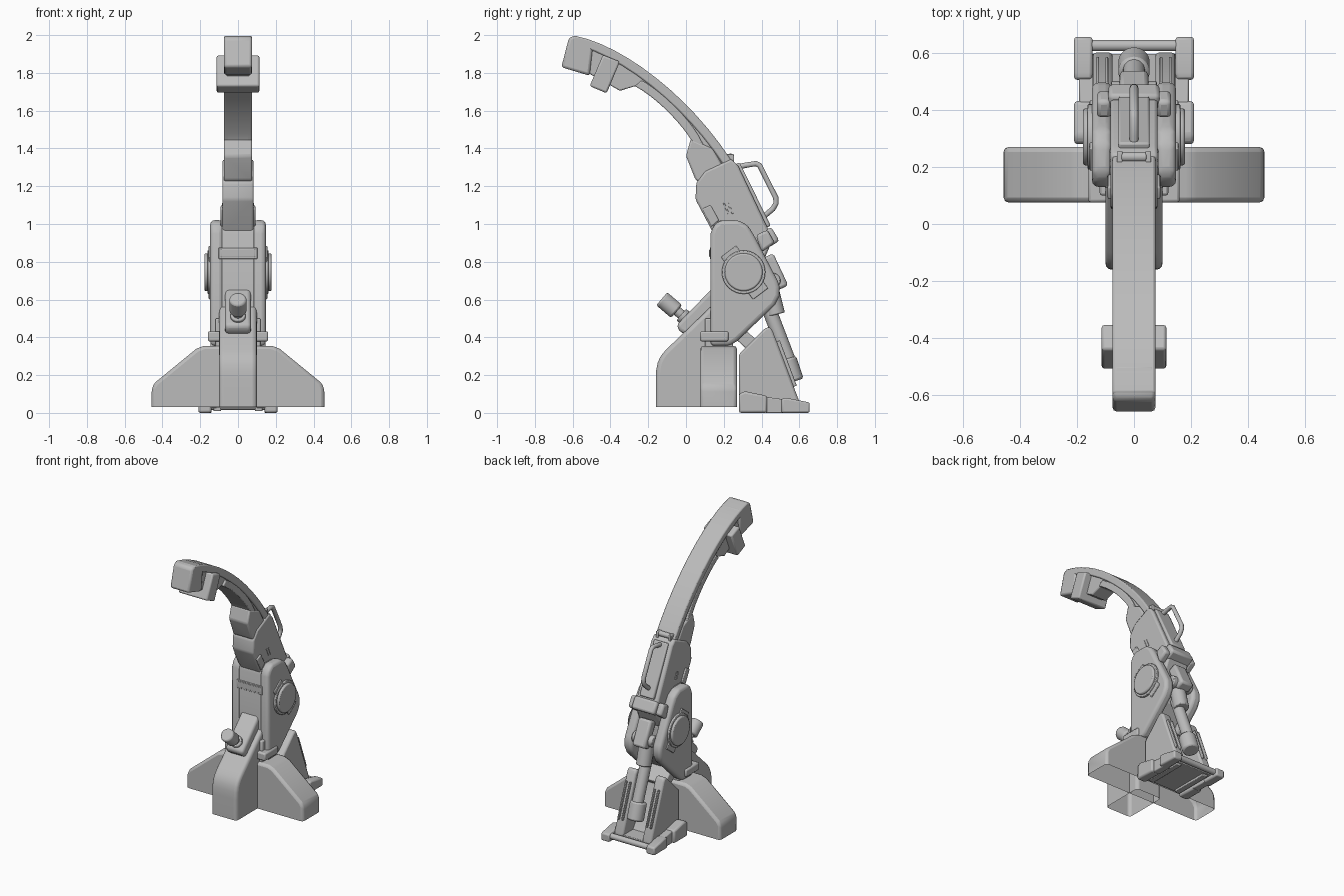
import bpy, bmesh, math
from mathutils import Vector, Matrix
from mathutils.geometry import interpolate_bezier

if "Cube" in bpy.data.objects:
    bpy.data.objects.remove(bpy.data.objects["Cube"], do_unlink=True)

grey = bpy.data.materials.new("plain grey")
grey.use_nodes = True
COL = (0.5, 0.5, 0.5, 1)
grey.diffuse_color = COL
grey.node_tree.nodes["Principled BSDF"].inputs["Base Color"].default_value = COL


def finish(name, bm, bevel=0.0, mirror=False, segs=2):
    """Turn a bmesh into a shaded object, mirrored across x if asked."""
    bmesh.ops.recalc_face_normals(bm, faces=bm.faces)
    me = bpy.data.meshes.new(name)
    bm.to_mesh(me)
    bm.free()
    me.materials.append(grey)
    ob = bpy.data.objects.new(name, me)
    bpy.context.collection.objects.link(ob)
    bpy.ops.object.select_all(action='DESELECT')
    ob.select_set(True)
    bpy.context.view_layer.objects.active = ob
    bpy.ops.object.shade_smooth_by_angle(angle=math.radians(35))
    if bevel:
        m = ob.modifiers.new("bevel", 'BEVEL')
        m.width, m.segments, m.angle_limit = bevel, segs, math.radians(28)
    if mirror:
        ob.modifiers.new("mirror", 'MIRROR').use_clip = False
    return ob


def prism(name, pts, a, b, bevel=0.01, mirror=False, axis='x', hollow=False, segs=2):
    """Extrude a (side, height) outline from a to b along the axis."""
    bm = bmesh.new()
    place = (lambda p, t: (t, p[0], p[1])) if axis == 'x' else (lambda p, t: (p[0], t, p[1]))
    face = bm.faces.new([bm.verts.new(place(p, a)) for p in pts])
    ext = bmesh.ops.extrude_face_region(bm, geom=[face])["geom"]
    step = Vector((b - a, 0, 0)) if axis == 'x' else Vector((0, b - a, 0))
    bmesh.ops.translate(bm, vec=step, verts=[v for v in ext if isinstance(v, bmesh.types.BMVert)])
    if hollow:
        low = min(p[1] for p in pts) + 0.002
        bmesh.ops.delete(bm, geom=[f for f in bm.faces if all(v.co.z < low for v in f.verts)],
                         context='FACES')
    return finish(name, bm, bevel, mirror, segs)


def box(name, x0, x1, y0, y1, z0, z1, bevel=0.008, mirror=False):
    return prism(name, [(y0, z0), (y1, z0), (y1, z1), (y0, z1)], x0, x1, bevel, mirror)


def bar(name, p, q, width, x0, x1, bevel=0.006, mirror=False):
    """Slanted block whose centre line runs from p to q in the side plane."""
    p, q = Vector(p), Vector(q)
    n = (q - p).orthogonal().normalized() * width / 2
    return prism(name, [p + n, q + n, q - n, p - n], x0, x1, bevel, mirror)


def rod(name, p, q, r, bevel=0.006, mirror=False, sides=32):
    p, q = Vector(p), Vector(q)
    bm = bmesh.new()
    rot = (q - p).to_track_quat('Z', 'Y').to_matrix().to_4x4()
    bmesh.ops.create_cone(bm, cap_ends=True, segments=sides, radius1=r, radius2=r,
                          depth=(q - p).length, matrix=Matrix.Translation((p + q) / 2) @ rot)
    return finish(name, bm, bevel, mirror)


def curve(p0, p1, p2, p3, n=14):
    return [tuple(v)[:2] for v in interpolate_bezier(*(Vector((*p, 0)) for p in (p0, p1, p2, p3)), n)]


# Base: front leg and side wings, open underneath
leg = curve((-.16, .18), (-.16, .27), (-.14, .30), (-.10, .34), 6)
prism("front_leg", [(-.16, .03)] + leg + [(.15, .58), (.15, .03)], -.1, .1, .022, hollow=True, segs=3)
prism("side_wings", [(-.457, .03), (-.457, .13), (-.44, .16), (-.22, .34), (-.18, .355),
                     (.18, .355), (.22, .34), (.44, .16), (.457, .13), (.457, .03)],
      .075, .27, .018, axis='y', hollow=True)
box("body_neck", -.12, .12, .1, .25, .33, .5)
box("base_strap", .08, .16, .075, .225, .378, .432, .01, mirror=True)

# Slanted collar and knob on the front leg
prism("knob_collar", [(-.05, .465), (-.035, .435), (0, .41), (.17, .58), (.17, .68), (.14, .66)],
      -.068, .068, .02, segs=3)
rod("knob_neck", (0, -.06, .55), (0, .03, .475), .026)
rod("knob_ring", (0, -.025, .52), (0, -.005, .503), .04)
rod("knob", (0, -.128, .604), (0, -.05, .537), .045, .01)

# Body: two cheeks around a narrower core
front = [(.13, .40), (.13, .95), (.145, .99), (.18, 1.02)]
prism("body_cheek", front + [(.28, 1.02), (.33, .99), (.36, .94), (.485, .70), (.495, .67), (.495, .62),
      (.47, .57), (.27, .38), (.23, .355), (.13, .355)], .078, .147, .022, mirror=True, segs=3)
prism("body_core", front + [(.26, 1.02), (.40, .78), (.40, .58), (.24, .37), (.13, .37)], -.085, .085, .006)
for name, w, h in (("plate_rim", .102, .03), ("plate_face", .09, .02)):
    t = .004 if name == "plate_rim" else .007
    box(name, -w, w, .13 - t, .135, .845 - h, .845 + h, .002)
rod("hub_flange", (.14, .305, .745), (.162, .305, .745), .115, .004, True, 40)
rod("hub_cap", (.15, .305, .745), (.178, .305, .745), .1, .008, True, 40)
bar("hub_key", (.225, .855), (.395, .63), .1, .14, .155, .004, True)

# Boom housing with details
prism("boom_housing", [(.05, 1.13), (.055, 1.22), (.10, 1.28), (.24, 1.345), (.275, 1.31), (.46, .92),
                       (.40, .78), (.2, .85), (.14, .96)], -.083, .083, .012)
prism("housing_patch", [(.085, 1.08), (.13, 1.10), (.175, 1.02), (.135, .985)], -.092, .092, .006)
for i in range(2):
    y = .2 + i * .022
    bar("housing_slot", (y, 1.11), (y + .025, 1.055), .008, -.086, .086, .001)
bar("housing_spine", (.27, 1.32), (.435, .985), .03, -.055, .055, .008)
prism("rear_clamp", [(.37, .93), (.45, .985), (.495, .91), (.41, .86)], -.09, .09, .015)
prism("clamp_ear", [(.37, .94), (.43, .97), (.47, .90), (.40, .85)], .08, .13, .014, mirror=True)
rod("hinge_pin", (-.045, .235, 1.355), (.045, .235, 1.355), .018)
box("hinge_lug", .04, .06, .215, .255, 1.325, 1.37, .004, mirror=True)

# Grab handle
cu = bpy.data.curves.new("grab_handle", 'CURVE')
cu.dimensions, cu.bevel_depth, cu.bevel_resolution = '3D', .015, 3
sp = cu.splines.new('POLY')
path = [(.27, 1.30), (.31, 1.31), (.37, 1.32), (.39, 1.31), (.475, 1.14), (.477, 1.11), (.46, 1.08), (.40, 1.03)]
sp.points.add(len(path) - 1)
for pt, (y, z) in zip(sp.points, path):
    pt.co = (0, y, z, 1)
cu.materials.append(grey)
bpy.context.collection.objects.link(bpy.data.objects.new("grab_handle", cu))

# Curved boom: cap, web and head
outer = curve((-.59, 1.997), (-.30, 1.94), (.08, 1.62), (.28, 1.27))
under = [(y - .03, z - .04) for y, z in outer]
prism("boom_cap", outer + under[::-1], -.075, .075, .008)
inner = curve((-.27, 1.73), (-.16, 1.67), (-.03, 1.54), (.03, 1.44), 10)
prism("boom_web", [(y, z + .01) for y, z in under] + [(.1, 1.25)] + inner[::-1]
      + [(-.35, 1.705), (-.41, 1.74), (-.52, 1.80)], -.06, .06, .006)
lower = [(y + .035, z + .03) for y, z in inner]
prism("boom_flange", inner + [(.1, 1.3), (.14, 1.33)] + lower[::-1], -.073, .073, .006)
prism("boom_head", [(-.59, 1.997), (-.62, 1.985), (-.66, 1.83), (-.51, 1.785), (-.49, 1.97)],
      -.075, .075, .014)
prism("head_clamp", [(-.44, 1.895), (-.35, 1.86), (-.42, 1.692), (-.51, 1.73)], -.113, .113, .01)
prism("boom_foot", [(.025, 1.45), (0, 1.36), (.05, 1.235), (.10, 1.2), (.2, 1.3), (.14, 1.4)],
      -.075, .075, .01)

# Rear hydraulic strut
bar("strut_knuckle", (.43, .83), (.51, .66), .07, -.05, .05, .015)
rod("knuckle_pin", (-.08, .46, .70), (.08, .46, .70), .04)
rod("strut_sleeve", (0, .44, .66), (0, .475, .52), .05)
rod("strut_rod", (0, .42, .60), (0, .565, .22), .038)
rod("strut_end", (0, .53, .285), (0, .57, .165), .055, .012)
bar("lower_link", (.24, .46), (.36, .35), .07, -.10, .10)

# Rear foot: panels, rails and cross pieces
prism("foot_panel", [(.28, .03), (.28, .31), (.42, .45), (.445, .455), (.46, .43), (.60, .06), (.60, .03)],
      .075, .145, .012, mirror=True)
prism("foot_web", [(.285, .03), (.285, .30), (.35, .36), (.44, .12), (.50, .03)], -.08, .08, .004)
for x in (.09, .122):
    bar("panel_rib", (.485, .38), (.575, .14), .025, x, x + .01, .004, True)
prism("foot_rail_front", [(.28, 0), (.28, .1), (.31, .115), (.43, .09), (.43, 0)], .14, .21, .012, mirror=True)
prism("foot_rail_middle", [(.42, 0), (.42, .085), (.53, .07), (.53, 0)], .14, .192, .006, mirror=True)
prism("foot_rail_rear", [(.505, 0), (.505, .075), (.53, .08), (.655, .055), (.655, 0)],
      .145, .21, .01, mirror=True)
rod("foot_crossbar", (-.16, .625, .035), (.16, .625, .035), .02)
box("foot_plate", -.15, .15, .285, .595, .025, .05, .004)
box("sole_strip", .09, .13, .30, .58, .01, .03, .004, mirror=True)
